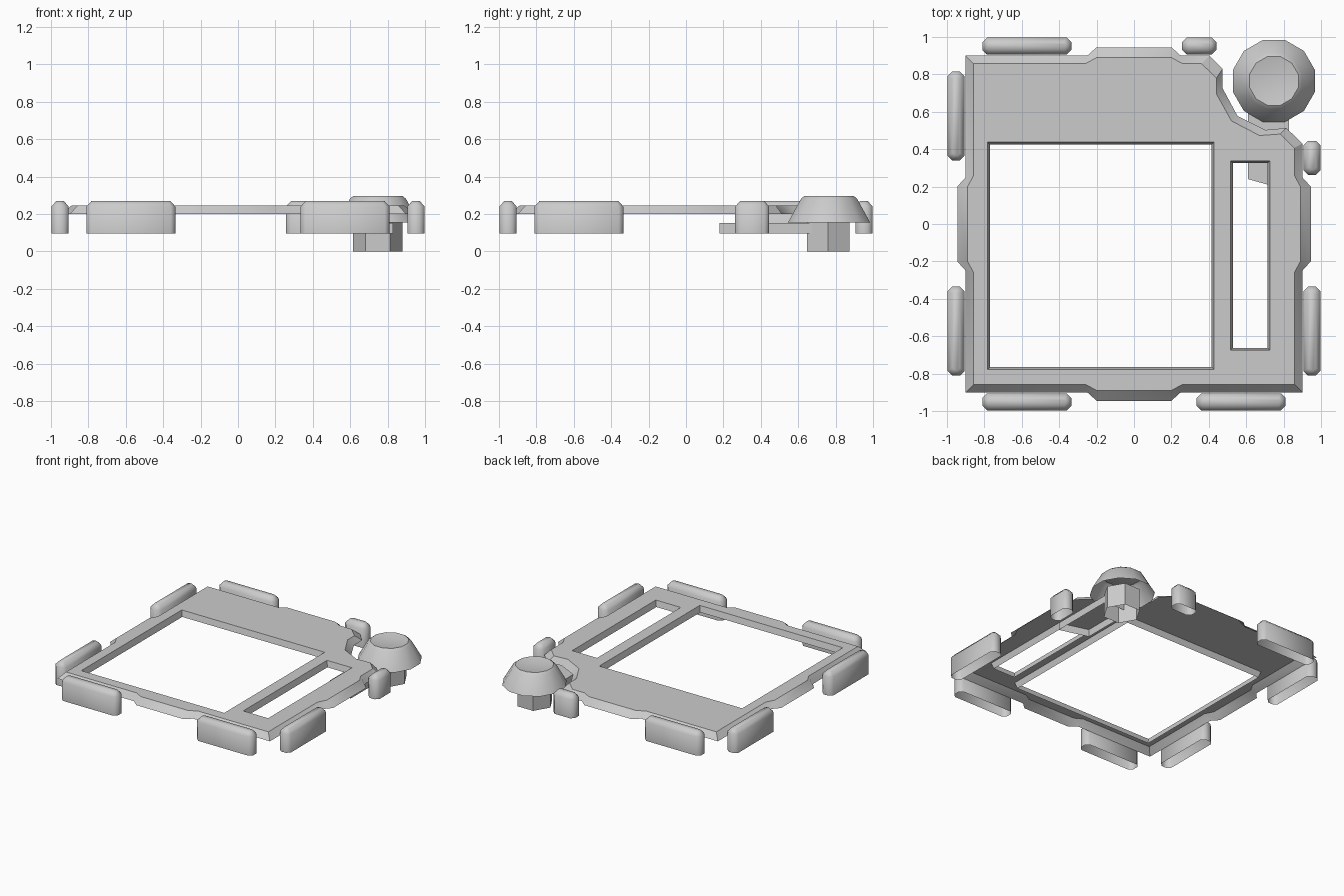
import bpy, bmesh, math
from math import cos, sin, pi

if "Cube" in bpy.data.objects:
    bpy.data.objects.remove(bpy.data.objects["Cube"])


def make_object(name, bm, angle=None):
    bmesh.ops.remove_doubles(bm, verts=bm.verts[:], dist=1e-5)
    mesh = bpy.data.meshes.new(name)
    bm.to_mesh(mesh)
    bm.free()
    ob = bpy.data.objects.new(name, mesh)
    bpy.context.collection.objects.link(ob)
    if angle:
        bpy.ops.object.select_all(action='DESELECT')
        ob.select_set(True)
        bpy.context.view_layer.objects.active = ob
        bpy.ops.object.shade_smooth_by_angle(angle=math.radians(angle))
    return ob


def add_ring(bm, pts, z):
    return [bm.verts.new((x, y, z)) for x, y in pts]


def join_rings(bm, low, high):
    n = len(low)
    for i in range(n):
        j = (i + 1) % n
        bm.faces.new((low[i], low[j], high[j], high[i]))


def loft(name, sections, angle=None):
    """Counter-clockwise sections from bottom to top; top capped, underside open."""
    bm = bmesh.new()
    rings = [add_ring(bm, pts, z) for pts, z in sections]
    for a, b in zip(rings, rings[1:]):
        join_rings(bm, a, b)
    bm.faces.new(rings[-1])
    return make_object(name, bm, angle)


def polygon(cx, cy, r, n, turn=0.0):
    return [(cx + r * cos(turn + 2 * pi * i / n), cy + r * sin(turn + 2 * pi * i / n))
            for i in range(n)]


def rect(x0, x1, y0, y1, grow=0.0):
    return [(x0 - grow, y0 - grow), (x1 + grow, y0 - grow),
            (x1 + grow, y1 + grow), (x0 - grow, y1 + grow)]


def octagon(x0, x1, y0, y1, c):
    return [(x0 + c, y0), (x1 - c, y0), (x1, y0 + c), (x1, y1 - c),
            (x1 - c, y1), (x0 + c, y1), (x0, y1 - c), (x0, y0 + c)]


def outline(edge, bump, wide, notch):
    """Square frame with a tab on each side and a notched back right corner."""
    side = [(-edge, -edge), (-wide, -edge), (-0.2, -bump), (0.2, -bump), (wide, -edge)]
    pts = []
    for k in range(4):
        c, s = round(cos(k * pi / 2)), round(sin(k * pi / 2))
        turned = [(c * x - s * y, s * x + c * y) for x, y in side]
        pts += notch + turned[1:] if k == 2 else turned
    return pts


# Frame plate: top sheet with two windows, sloped rim and window lips
notch_outer = [(0.90, 0.43), (0.815, 0.513), (0.703, 0.503), (0.553, 0.578),
               (0.473, 0.727), (0.473, 0.829), (0.404, 0.90)]
notch_inner = [(0.857, 0.406), (0.783, 0.481), (0.671, 0.473), (0.521, 0.551),
               (0.441, 0.695), (0.441, 0.78), (0.361, 0.857)]
windows = [(-0.77, 0.415, -0.765, 0.425), (0.53, 0.715, -0.662, 0.325)]

bm = bmesh.new()
top_rim = add_ring(bm, outline(0.857, 0.89, 0.26, notch_inner), 0.245)
low_rim = add_ring(bm, outline(0.90, 0.945, 0.25, notch_outer), 0.2)
lips = [(add_ring(bm, rect(*w, 0.013), 0.245), add_ring(bm, rect(*w), 0.2))
        for w in windows]
edges = []
for ring in [top_rim] + [t for t, _ in lips]:
    edges += [bm.edges.new((ring[i - 1], ring[i])) for i in range(len(ring))]
bmesh.ops.triangle_fill(bm, use_beauty=True, use_dissolve=False, edges=edges,
                        normal=(0, 0, 1))
for f in bm.faces:
    f.normal_update()
    if f.normal.z < 0:
        f.normal_flip()
join_rings(bm, low_rim, top_rim)
for t, b in lips:
    join_rings(bm, t, b)
make_object("frame_plate", bm, 30)

# Bumpers: rounded blocks around the four sides
IN, OUT = 0.905, 0.998
bumpers = {
    "front_left_bumper": (-0.81, -0.335, -OUT, -IN),
    "front_right_bumper": (0.335, 0.81, -OUT, -IN),
    "back_left_bumper": (-0.81, -0.335, IN, OUT),
    "back_short_bumper": (0.257, 0.44, IN, OUT),
    "left_front_bumper": (-OUT, -IN, -0.81, -0.335),
    "left_back_bumper": (-OUT, -IN, 0.34, 0.815),
    "right_front_bumper": (IN, OUT, -0.81, -0.335),
    "right_short_bumper": (IN, OUT, 0.263, 0.445),
}
for name, (x0, x1, y0, y1) in bumpers.items():
    base = octagon(x0, x1, y0, y1, 0.025)
    d = 0.027
    crown = octagon(x0 + d, x1 - d, y0 + d, y1 - d, 0.012)
    loft(name, [(base, 0.097), (base, 0.24), (crown, 0.27)], 60)

# Knob: twelve-sided cap with a shallow dish, on a hexagonal stem
KX, KY = 0.748, 0.765
cap = [(0.227, 0.155), (0.155, 0.282), (0.135, 0.297), (0.07, 0.285)]
loft("knob_cap", [(polygon(KX, KY, r, 12, pi / 12), z) for r, z in cap], 30)
hexagon = polygon(KX, 0.76, 0.132, 6)
loft("knob_stem", [(hexagon, 0.0), (hexagon, 0.17)])

# Arm running from the stem to under the slot
arm = [(0.61, 0.24), (0.83, 0.178), (0.83, 0.68), (0.61, 0.68)]
loft("knob_arm", [(arm, 0.097), (arm, 0.153)])
